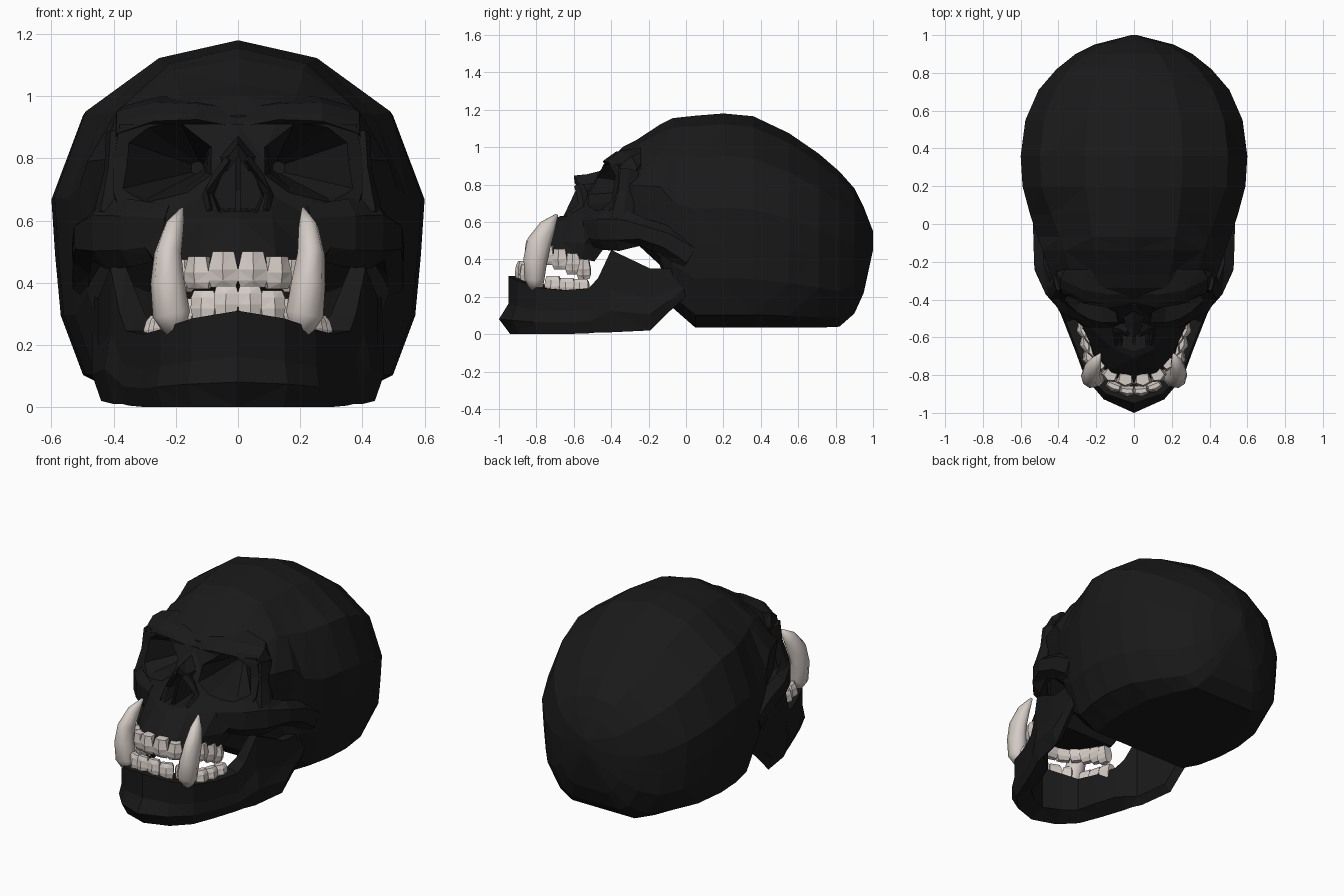
import bpy, bmesh, math
from mathutils import Vector, Matrix

if "Cube" in bpy.data.objects:
    bpy.data.objects.remove(bpy.data.objects["Cube"])


def material(name, col):
    m = bpy.data.materials.new(name)
    m.diffuse_color = (*col, 1)
    m.use_nodes = True
    m.node_tree.nodes["Principled BSDF"].inputs["Base Color"].default_value = m.diffuse_color
    return m


BONE = material("black bone", (0.010, 0.010, 0.010))
IVORY = material("ivory", (0.66, 0.60, 0.56))


def loft(name, ring_sets, mat, smooth=False):
    """Skin closed rings of equal length, cap the ends; several lofts may share one object."""
    bm = bmesh.new()
    for rings in ring_sets:
        vs = [[bm.verts.new(p) for p in r] for r in rings]
        n = len(vs[0])
        for a, b in zip(vs, vs[1:]):
            for i in range(n):
                j = (i + 1) % n
                bm.faces.new((a[i], a[j], b[j], b[i]))
        bm.faces.new(vs[0])
        bm.faces.new(vs[-1])
    bmesh.ops.triangulate(bm, faces=bm.faces[:])
    bmesh.ops.recalc_face_normals(bm, faces=bm.faces[:])
    for f in bm.faces:
        f.smooth = smooth
    me = bpy.data.meshes.new(name)
    bm.to_mesh(me)
    bm.free()
    me.materials.append(mat)
    ob = bpy.data.objects.new(name, me)
    bpy.context.collection.objects.link(ob)
    return ob


def flip(rings):
    return [[(-p[0], p[1], p[2]) for p in r] for r in rings]


def both(rings):
    return [rings, flip(rings)]


def full(half):
    """Complete a half outline that starts and may end on x = 0."""
    return half + [(-p[0], p[1], p[2]) for p in reversed(half) if abs(p[0]) > 1e-6]


def sweep(path, ref, n=6):
    """Rings along a path of (x, y, z, radius along ref, radius across)."""
    pts = [Vector(p[:3]) for p in path]
    out = []
    for i, p in enumerate(pts):
        t = (pts[min(i + 1, len(pts) - 1)] - pts[max(i - 1, 0)]).normalized()
        a = Vector(ref)
        a = (a - t * a.dot(t)).normalized()
        b = t.cross(a)
        out.append([tuple(p + a * math.cos(k * math.tau / n) * path[i][3]
                          + b * math.sin(k * math.tau / n) * path[i][4]) for k in range(n)])
    return out


# Cranium: cross-sections (y, half width, bottom, top) along the head, shoulders narrower at the front
PROFILE = [(0, 1), (.43, .95), (.83, .8), (1, .56), (.98, .4), (.95, .23), (.83, .06), (.6, 0), (0, 0)]
STATIONS = [(-.40, .34, .62, .94), (-.34, .41, .55, 1.0), (-.27, .44, .49, 1.035),
            (-.14, .485, .37, 1.12), (-.07, .51, .14, 1.155), (.05, .55, .035, 1.168),
            (.2, .59, .035, 1.18), (.36, .6, .035, 1.165), (.55, .575, .035, 1.075),
            (.71, .505, .035, .965), (.82, .41, .04, .87), (.9, .31, .11, .78),
            (.95, .21, .22, .68), (1.0, .015, .45, .55)]


def shoulder(u, v, y):
    if .7 < v < .9:
        return u - .07 * min(1, max(0, (.2 - y) / .3))
    return u * (1 - .12 * min(1, max(0, (y - .5) / .3))) if v < .1 else u


cranium = loft("cranium", [[full([(shoulder(u, v, y) * w, y, zb + v * (zt - zb)) for u, v in PROFILE])
                            for y, w, zb, zt in STATIONS]], BONE)

# Face and upper jaw: horizontal sections (height, tilt, half outline from front to back)
FACE = [
    (.455, -.2, [(0, -.84), (.12, -.81), (.215, -.71), (.255, -.56), (.24, -.49)]),
    (.51, -.1, [(0, -.80), (.12, -.77), (.22, -.66), (.275, -.54), (.28, -.43)]),
    (.61, 0, [(0, -.71), (.11, -.66), (.23, -.55), (.37, -.45), (.41, -.28)]),
    (.69, 0, [(0, -.57), (.10, -.55), (.24, -.49), (.40, -.39), (.42, -.25)]),
    (.80, 0, [(0, -.52), (.08, -.49), (.24, -.44), (.40, -.36), (.41, -.24)]),
    (.91, 0, [(0, -.43), (.12, -.44), (.26, -.42), (.38, -.36), (.39, -.25)]),
]
face = loft("face", [[full([(x, y, z + k * (y + .82)) for x, y in pts]) for z, k, pts in FACE]], BONE)

# Brow: wedge sections from the temple across to the middle, blending into the forehead
BROW = [(.41, -.33, .80, .87), (.39, -.36, .86, .93), (.27, -.42, .90, .96), (.13, -.445, .905, .955),
        (0, -.43, .88, .94)]
brow = [[(x * .93, -.24, zt + .04), (x, y + .07, zt + .02), (x, y + .02, zt - .015), (x, y, zb + .02),
         (x, y + .03, zb), (x * .95, -.24, zb)] for x, y, zb, zt in BROW]
brow = loft("brow", [brow + flip(brow[-2::-1])], BONE)

# Eye sockets and nose opening
SOCKET = [(-1, .35), (-.4, 1), (.4, .95), (1, .6), (1, -.75), (.35, -1), (-.5, -.7), (-.95, -.3)]
socket = [[(cx + u * rx, y, cz + v * rz) for u, v in SOCKET]
          for cx, y, cz, rx, rz in [(.26, -.62, .79, .20, .165), (.24, -.42, .79, .145, .12), (.13, -.14, .77, .02, .02)]]
sockets = loft("socket_cutter", both(socket), BONE)
NOSE = [(0, .85), (.045, .80), (.09, .68), (.065, .625), (0, .63)]
nose = loft("nose_cutter", [[full([(x * s, y, .7 + (z - .7) * s) for x, z in NOSE])
                             for y, s in ((-.9, 1.1), (-.42, .85))]], BONE)
for target, cutter in ((cranium, sockets), (face, sockets), (brow, sockets), (face, nose)):
    mod = target.modifiers.new("cut", 'BOOLEAN')
    mod.operation, mod.object, mod.solver = 'DIFFERENCE', cutter, 'EXACT'
    bpy.context.view_layer.objects.active = target
    bpy.ops.object.modifier_apply(modifier=mod.name)
for cutter in (sockets, nose):
    bpy.data.objects.remove(cutter)

# Nasal bone roof, its side edges running down beside the opening, and the thin wall inside
loft("nasal_bone", [[full([(0, y, zt), (w, y + .03, zt - .05), (w, y + .04, zt - .09), (0, y + .005, zt - .04)])
                     for y, zt, w in ((-.60, .848, .035), (-.53, .855, .055), (-.41, .885, .08))]], BONE)
loft("nose_edge", both(sweep([(.03, -.575, .80, .012, .025), (.065, -.555, .75, .015, .03),
                              (.10, -.55, .68, .015, .03), (.09, -.63, .625, .015, .02)], (1, 0, 0), 4)), BONE)
loft("nose_wall", [[[(x, -.42, .82), (x, -.57, .81), (x, -.53, .70), (x, -.66, .62), (x, -.42, .62)]
                    for x in (-.008, .008)]], BONE)

# Cheek bones running back to the ears, and outer socket edges
loft("cheek_bone", both(sweep([(.22, -.53, .565, .085, .03), (.35, -.44, .56, .11, .05),
                               (.43, -.35, .56, .115, .05), (.475, -.23, .545, .075, .06),
                               (.48, -.10, .50, .08, .06), (.49, .03, .42, .09, .05)], (0, 0, 1))), BONE)
loft("socket_edge", both(sweep([(.395, -.30, .88, .03, .06), (.405, -.32, .76, .025, .05),
                                (.42, -.34, .62, .045, .07)], (1, 0, 0))), BONE)

# Lower jaw: stations (outer x, outer y, inner x, inner y, bottom, top, chin bulge)
JAW = [(0, -.95, 0, -.84, 0, .31, .05), (.15, -.90, .11, -.79, 0, .285, .03),
       (.25, -.80, .18, -.73, 0, .25, .015), (.305, -.66, .21, -.61, 0, .235, .01),
       (.36, -.52, .26, -.48, .005, .245, .01), (.38, -.47, .30, -.45, .01, .30, .01),
       (.41, -.40, .36, -.40, .01, .45, .02), (.45, -.19, .40, -.19, .02, .35, .02),
       (.46, -.09, .41, -.09, .12, .35, .01), (.47, .01, .41, .01, .21, .41, 0)]
jaw = []
for ox, oy, ix, iy, zb, zt, g in JAW:
    d = Vector((ox - ix, oy - iy, 0)).normalized()
    o, q = Vector((ox, oy, 0)), Vector((ix, iy, 0))
    h = zt - zb
    jaw.append([tuple(p + Vector((0, 0, z))) for p, z in (
        (o - d * .01, zb), (o + d * g, zb + .26 * h), (o, zb + .52 * h), (o, zt), (q, zt), (q, zb + .04))])
loft("lower_jaw", [flip(jaw[:0:-1]) + jaw], BONE)


# Teeth: each a tapered block, facing outward by its angle
def tooth(x, y, ang, w, d, root, tip):
    rings = []
    for t, sw, sd in ((0, .75, .8), (.5, 1.04, 1), (.8, 1.04, .8), (1, .85, .4)):
        r = Matrix.Rotation(math.radians(ang), 3, 'Z')
        rings.append([tuple(r @ Vector((a * w * sw / 2, b * d * sd / 2, 0))
                            + Vector((x, y, root + (tip - root) * t)))
                      for a, b in ((-1, -.5), (0, -1), (1, -.5), (.85, 1), (-.85, 1))])
    return rings


UPPER = [(.046, -.825, 5, .092, .075, .50, .385), (.125, -.80, 28, .085, .075, .485, .38),
         (.178, -.735, 55, .08, .075, .475, .37), (.208, -.67, 70, .08, .08, .455, .345),
         (.225, -.60, 78, .08, .08, .43, .32), (.235, -.545, 80, .07, .08, .40, .295)]
LOWER = [(.037, -.885, 5, .075, .06, .27, .39), (.108, -.86, 22, .08, .06, .26, .375),
         (.16, -.80, 45, .06, .06, .24, .35), (.235, -.71, 70, .08, .08, .20, .31),
         (.25, -.635, 75, .08, .08, .20, .30), (.265, -.56, 75, .08, .08, .20, .295)]
for name, row in (("upper_teeth", UPPER), ("lower_teeth", LOWER)):
    loft(name, [s for t in row for s in both(tooth(*t))], IVORY)

# Tusks rising from the lower jaw, the left one leaning further in
for name, side, lean in (("right_tusk", 1, 0), ("left_tusk", -1, .03)):
    path = [(.195, -.80, .24, .04, .035), (.213, -.81, .30, .062, .055), (.225, -.805, .40, .056, .065),
            (.234 - lean * .3, -.785, .49, .045, .066), (.226 - lean * .7, -.74, .575, .033, .045),
            (.209 - lean, -.69, .638, .006, .008)]
    rings = sweep(path, (1, 0, 0), 9)
    loft(name, [rings if side > 0 else flip(rings)], IVORY, smooth=True)
